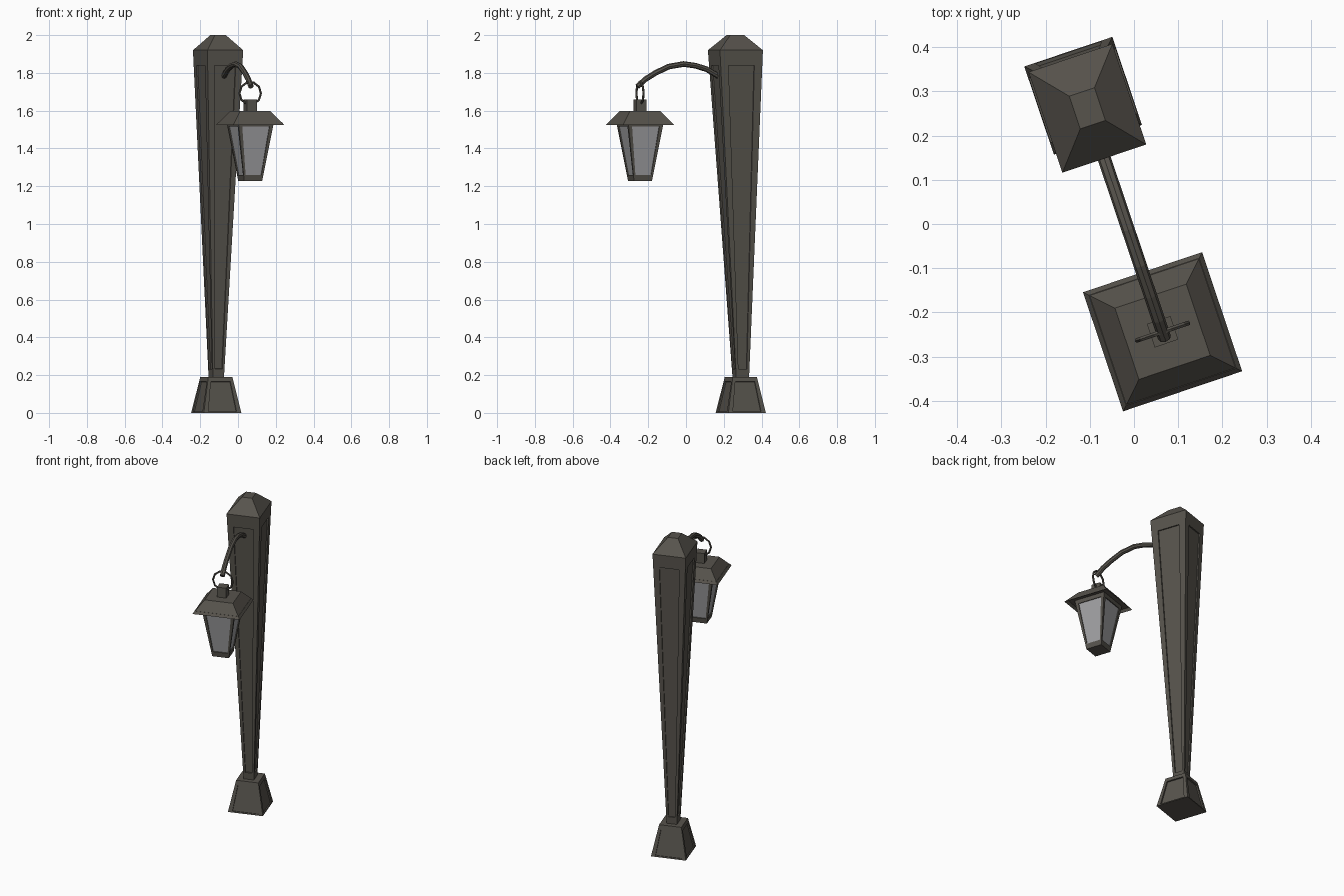
import bpy, bmesh, math
from mathutils import Matrix, Vector

if "Cube" in bpy.data.objects:
    bpy.data.objects.remove(bpy.data.objects["Cube"])

# Whole lamp is turned about z; local origin is the foot of the post, arm points to local -y
PLACE = Matrix.Translation((-0.115, 0.29, 0)) @ Matrix.Rotation(math.radians(18.6), 4, 'Z')
LAMP_Y = -0.563


def material(name, rgb):
    m = bpy.data.materials.new(name)
    m.diffuse_color = (*rgb, 1)
    m.use_nodes = True
    m.node_tree.nodes["Principled BSDF"].inputs["Base Color"].default_value = m.diffuse_color
    return m


IRON = material("dark iron", (0.095, 0.087, 0.073))
GLASS = material("grey glass", (0.35, 0.35, 0.36))


def finish(name, bm, mats=(IRON,), fix=True):
    if fix:
        bmesh.ops.remove_doubles(bm, verts=bm.verts, dist=1e-5)
        bmesh.ops.recalc_face_normals(bm, faces=bm.faces)
    me = bpy.data.meshes.new(name)
    bm.to_mesh(me)
    bm.free()
    ob = bpy.data.objects.new(name, me)
    for m in mats:
        me.materials.append(m)
    ob.matrix_world = PLACE
    bpy.context.collection.objects.link(ob)
    return ob


def ring(z, hx, hy, cy):
    return [Vector((sx * hx, cy + sy * hy, z)) for sx, sy in ((-1, -1), (1, -1), (1, 1), (-1, 1))]


def frustum(name, low, high, panel=None, depth=0.0, mats=(IRON,), hollow=None):
    """Tapered box from (z, half x, half y, centre y) ends; panel = (side margin, v0, v1)."""
    bm = bmesh.new()

    def quad(*pts):
        return bm.faces.new([bm.verts.new(p) for p in pts])

    a, b = ring(*low), ring(*high)
    bottom = quad(*a[::-1])
    quad(*b)
    for i in range(4):
        j = (i + 1) % 4
        outer = [a[i], a[j], b[j], b[i]]
        if not panel:
            quad(*outer)
            continue
        u, v0, v1 = panel
        point = lambda s, t: a[i].lerp(a[j], s).lerp(b[i].lerp(b[j], s), t)
        rim = [point(u, v0), point(1 - u, v0), point(1 - u, v1), point(u, v1)]
        n = (a[j] - a[i]).cross(b[i] - a[i]).normalized()
        back = [p - n * depth for p in rim]
        for k in range(4):
            m = (k + 1) % 4
            quad(outer[k], outer[m], rim[m], rim[k])
            quad(rim[k], rim[m], back[m], back[k])
        quad(*back).material_index = len(mats) - 1
    bmesh.ops.remove_doubles(bm, verts=bm.verts, dist=1e-5)
    if hollow:
        bmesh.ops.recalc_face_normals(bm, faces=bm.faces)
        bmesh.ops.inset_region(bm, faces=[bottom], thickness=hollow[0])
        bmesh.ops.translate(bm, verts=bottom.verts, vec=(0, 0, hollow[1]))
    return finish(name, bm, mats)


def tube(name, path, radius, sides, closed=False):
    """Round bar along a path lying in a plane."""
    bm = bmesh.new()
    n = len(path)
    path = [Vector(p) for p in path]
    flat = (path[1] - path[0]).cross(path[2] - path[0]).normalized()
    loops = []
    for i, p in enumerate(path):
        before = path[i - 1] if closed or i else p
        after = path[(i + 1) % n] if closed or i < n - 1 else p
        side = (after - before).normalized().cross(flat)
        loops.append([bm.verts.new(p + radius * (side * math.cos(t) + flat * math.sin(t)))
                      for t in (2 * math.pi * k / sides for k in range(sides))])
    for i in range(n if closed else n - 1):
        p, q = loops[i], loops[(i + 1) % n]
        for k in range(sides):
            m = (k + 1) % sides
            bm.faces.new((p[k], p[m], q[m], q[k]))
    if not closed:
        bm.faces.new(loops[0])
        bm.faces.new(loops[-1])
    return finish(name, bm)


# Post: foot, tapered panelled shaft leaning forward, pointed cap
frustum("post_foot", (0, 0.105, 0.105, 0), (0.19, 0.067, 0.067, 0), (0.12, 0.04, 0.87), 0.008)
frustum("post_shaft", (0.19, 0.031, 0.036, 0), (1.92, 0.1, 0.12, -0.03), (0.19, 0.025, 0.953), 0.008)
frustum("post_cap", (1.92, 0.1, 0.12, -0.03), (2.0, 0.03, 0.039, -0.03))

# Curved arm
arm = [(-0.12, 1.78), (-0.192, 1.82), (-0.253, 1.838), (-0.32, 1.847),
       (-0.404, 1.833), (-0.476, 1.80), (-0.532, 1.767), (-0.577, 1.728)]
tube("curved_arm", [(0, y, z) for y, z in arm], 0.015, 8)

# Hanging ring
tube("hanging_ring", [(0.06 * math.cos(t), LAMP_Y, 1.692 + 0.06 * math.sin(t))
                      for t in (2 * math.pi * k / 10 for k in range(10))], 0.006, 6, True)

# Lantern: chimney block, roof, glazed body
frustum("lantern_chimney", (1.59, 0.028, 0.028, LAMP_Y), (1.66, 0.028, 0.028, LAMP_Y))
frustum("lantern_roof", (1.525, 0.142, 0.142, LAMP_Y), (1.597, 0.085, 0.085, LAMP_Y), hollow=(0.015, 0.015))
frustum("lantern_body", (1.227, 0.05, 0.05, LAMP_Y), (1.545, 0.1, 0.1, LAMP_Y),
        (0.1, 0.1, 0.91), 0.006, (IRON, GLASS))
